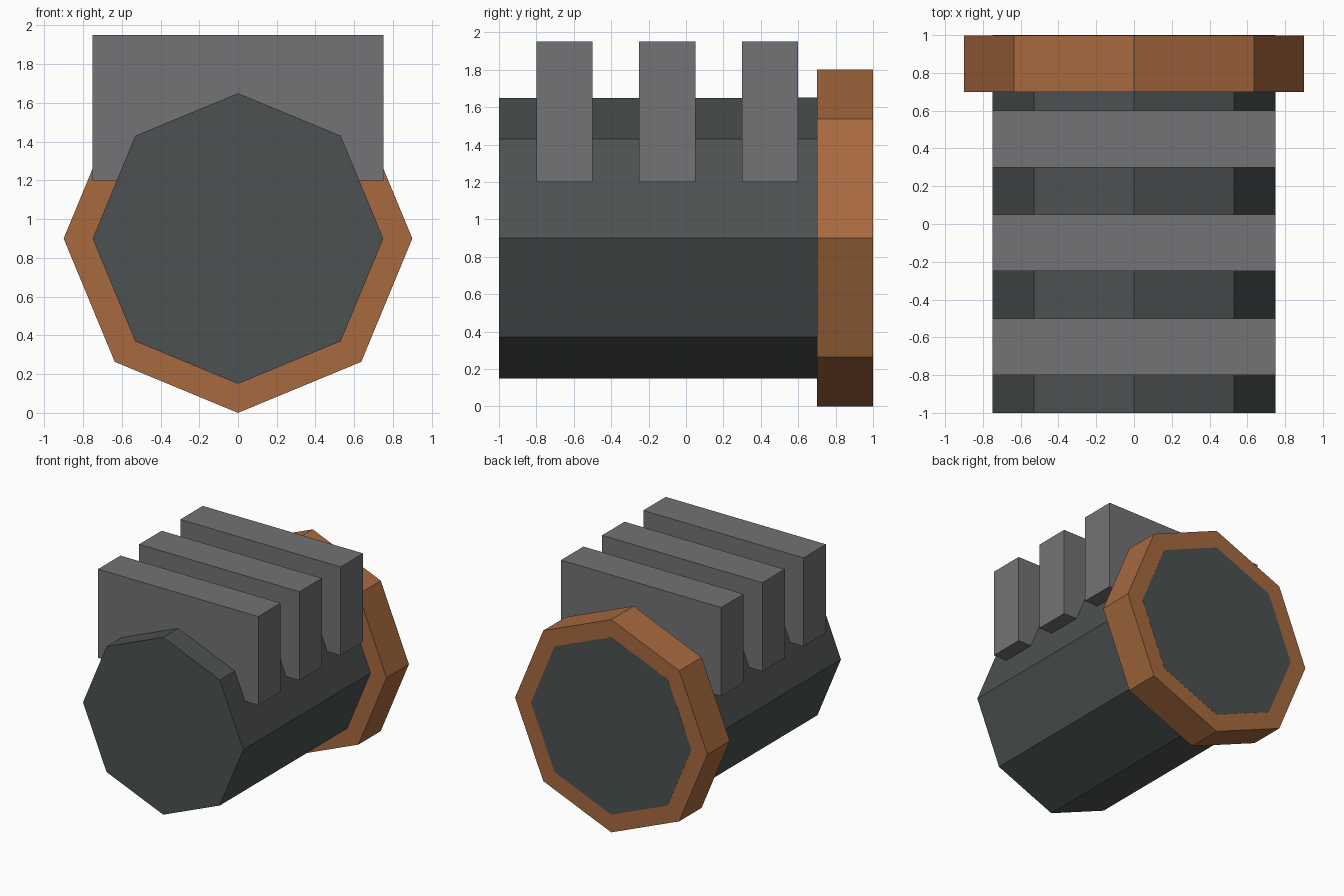
import bpy
import math

if "Cube" in bpy.data.objects:
    bpy.data.objects.remove(bpy.data.objects["Cube"])


def material(name, srgb):
    mat = bpy.data.materials.new(name)
    linear = [((c / 255 + 0.055) / 1.055) ** 2.4 for c in srgb]
    mat.diffuse_color = (*linear, 1)
    mat.use_nodes = True
    mat.node_tree.nodes["Principled BSDF"].inputs["Base Color"].default_value = mat.diffuse_color
    return mat


iron = material("dark iron", (76, 81, 81))
steel = material("grey steel", (115, 115, 118))
copper = material("copper", (168, 106, 63))
AXIS_Z = 0.9


def finish(name, mat):
    obj = bpy.context.object
    obj.name = name
    obj.data.materials.append(mat)
    bpy.ops.object.transform_apply(location=True, rotation=True, scale=True)
    return obj


def octagon(name, radius, y0, y1, mat):
    """Eight-sided drum along y with a corner pointing straight up."""
    bpy.ops.mesh.primitive_cylinder_add(
        vertices=8, radius=radius, depth=y1 - y0,
        location=(0, (y0 + y1) / 2, AXIS_Z), rotation=(math.pi / 2, 0, 0))
    return finish(name, mat)


def block(name, size, centre, mat):
    bpy.ops.mesh.primitive_cube_add(size=1, location=centre)
    bpy.context.object.scale = size
    return finish(name, mat)


# Main drum and the wider collar around its back end
octagon("drum", 0.75, -1.0, 1.0, iron)
octagon("back_collar", 0.9, 0.7, 0.999, copper)

# Row of cooling fins across the top
for i, y in enumerate((-0.65, -0.10, 0.45)):
    block(f"cooling_fin_{i + 1}", (1.5, 0.3, 0.75), (0, y, 1.575), steel)
